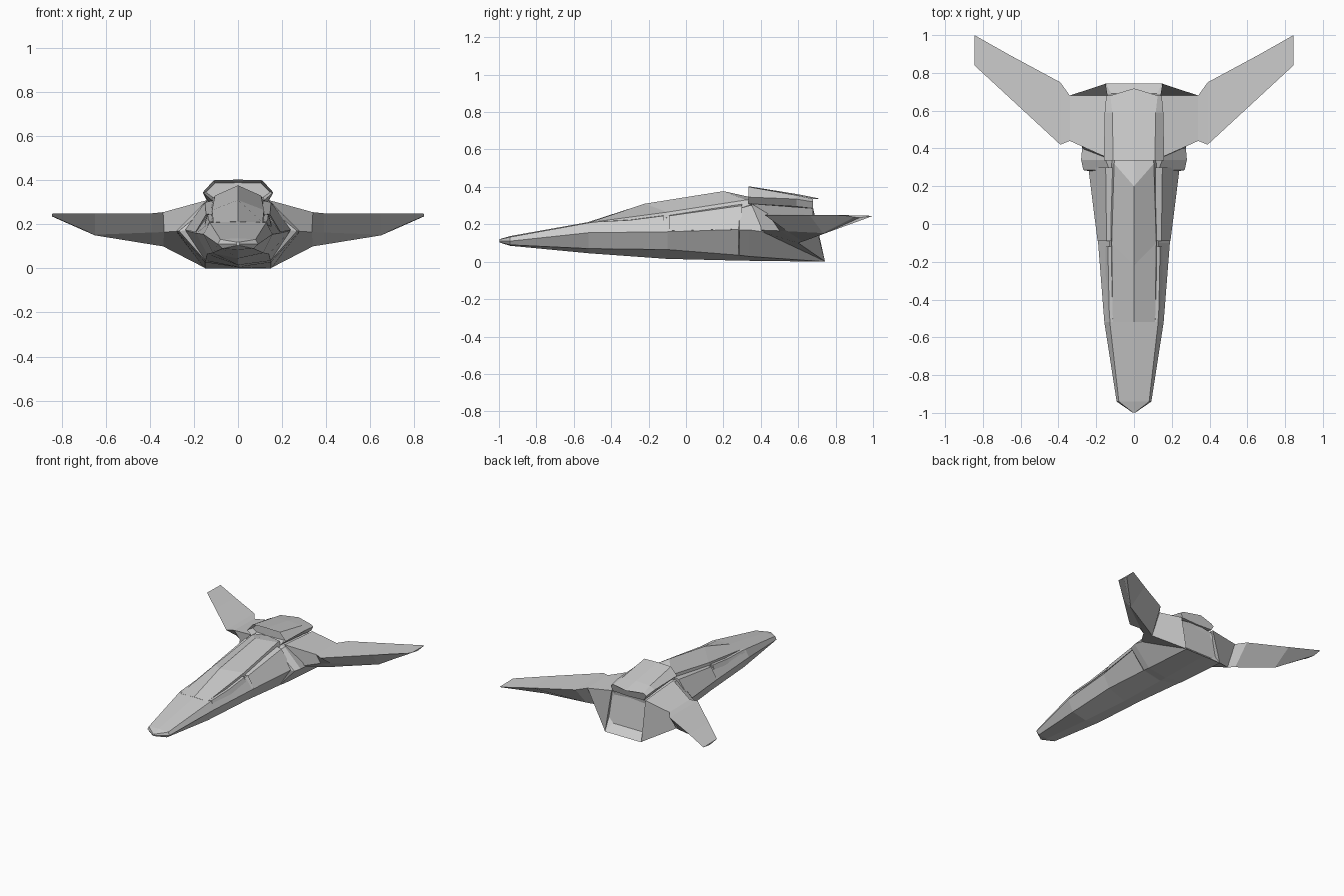
import bpy, bmesh


def loft(name, rings, mirror=False, recess=None):
    """Skin closed rings of 3D points, cap both ends, flat shaded."""
    bm = bmesh.new()
    vs = [[bm.verts.new(p) for p in r] for r in rings]
    n = len(rings[0])
    for a, b in zip(vs, vs[1:]):
        for i in range(n):
            j = (i + 1) % n
            bm.faces.new((a[i], a[j], b[j], b[i]))
    front = bm.faces.new(vs[0][::-1])
    bm.faces.new(vs[-1])
    bmesh.ops.recalc_face_normals(bm, faces=bm.faces)
    if recess:
        bmesh.ops.inset_individual(bm, faces=[front], thickness=recess[0])
        bmesh.ops.translate(bm, verts=front.verts, vec=(0, recess[1], 0))
    me = bpy.data.meshes.new(name)
    bm.to_mesh(me)
    bm.free()
    ob = bpy.data.objects.new(name, me)
    bpy.context.collection.objects.link(ob)
    if mirror:
        ob.modifiers.new("mirror", 'MIRROR')
    return ob


def full(half):
    """Half ring, bottom centre to top centre, completed on the -x side."""
    return half + [(-x, y, z) for x, y, z in half[-2:0:-1]]


def section(y, *xz):
    return [(x, y, z) for x, z in xz]


# Main hull: keel, lower chine, chine, shoulder, top
hull = [
    section(-.998, (0, .103), (.006, .104), (.008, .11), (.006, .119), (0, .12)),
    section(-.94, (0, .085), (.07, .09), (.092, .11), (.08, .132), (0, .137)),
    section(-.52, (0, .045), (.115, .07), (.157, .155), (.128, .208), (0, .212)),
    section(-.10, (0, .015), (.14, .065), (.19, .16), (.13, .235), (0, .24)),
    section(.28, (0, .006), (.148, .035), (.238, .172), (.13, .285), (0, .30)),
    section(.285, (0, .006), (.148, .035), (.268, .17), (.13, .285), (0, .30)),
    section(.34, (0, .005), (.15, .028), (.28, .17), (.15, .30), (0, .31)),
    [(0, .745, 0), (.15, .745, 0), (.25, .685, .12), (.15, .665, .27), (0, .665, .29)],
    [(0, .69, .05), (.12, .69, .05), (.20, .675, .12), (.13, .66, .25), (0, .66, .26)],
]
loft("hull", [full(r) for r in hull])

# Canopy with pointed front and rear creases
canopy = [
    section(-.52, (0, .19), (.115, .195), (.112, .209), (0, .213)),
    [(0, -.22, .2), (.125, -.10, .22), (.118, -.10, .265), (0, -.22, .31)],
    [(0, .2, .25), (.125, .32, .28), (.105, .32, .33), (0, .2, .377)],
    section(.345, (0, .27), (.125, .28), (.10, .33), (0, .345)),
]
loft("canopy", [full(r) for r in canopy])

# Engine housing on the back, with a recessed intake
housing = [
    section(.335, (0, .305), (.12, .31), (.16, .345), (.11, .40), (0, .403)),
    section(.59, (0, .29), (.13, .295), (.155, .335), (.115, .355), (0, .362)),
    [(0, .68, .28), (.13, .68, .285), (.147, .68, .32), (.125, .68, .335), (0, .718, .337)],
]
loft("engine_housing", [full(r) for r in housing], recess=(.014, .05))

# Side intake pods
loft("side_pod", [
    section(-.09, (.10, .16), (.193, .165), (.145, .245), (.10, .25)),
    section(.30, (.10, .17), (.242, .175), (.15, .30), (.10, .31)),
], mirror=True, recess=(.008, .03))

# Slim rails ahead of the pods
loft("side_rail", [
    section(-.50, (.11, .195), (.138, .195), (.13, .212), (.11, .213)),
    section(-.30, (.11, .205), (.152, .19), (.135, .222), (.11, .224)),
    section(-.12, (.11, .215), (.15, .215), (.138, .245), (.11, .248)),
], mirror=True)

# Swept wings: leading edge, front crease, lower keel, trailing edge
loft("wing", [
    [(.14, .35, .31), (.25, .37, .17), (.15, .743, .002), (.14, .68, .285)],
    [(.34, .44, .255), (.335, .50, .165), (.34, .60, .10), (.34, .68, .25)],
    [(.39, .42, .25), (.39, .54, .163), (.39, .625, .108), (.39, .75, .25)],
    [(.65, .66, .25), (.65, .733, .153), (.65, .74, .15), (.65, .89, .248)],
    [(.845, .84, .248), (.845, .90, .238), (.845, .93, .236), (.845, 1.0, .245)],
], mirror=True)
